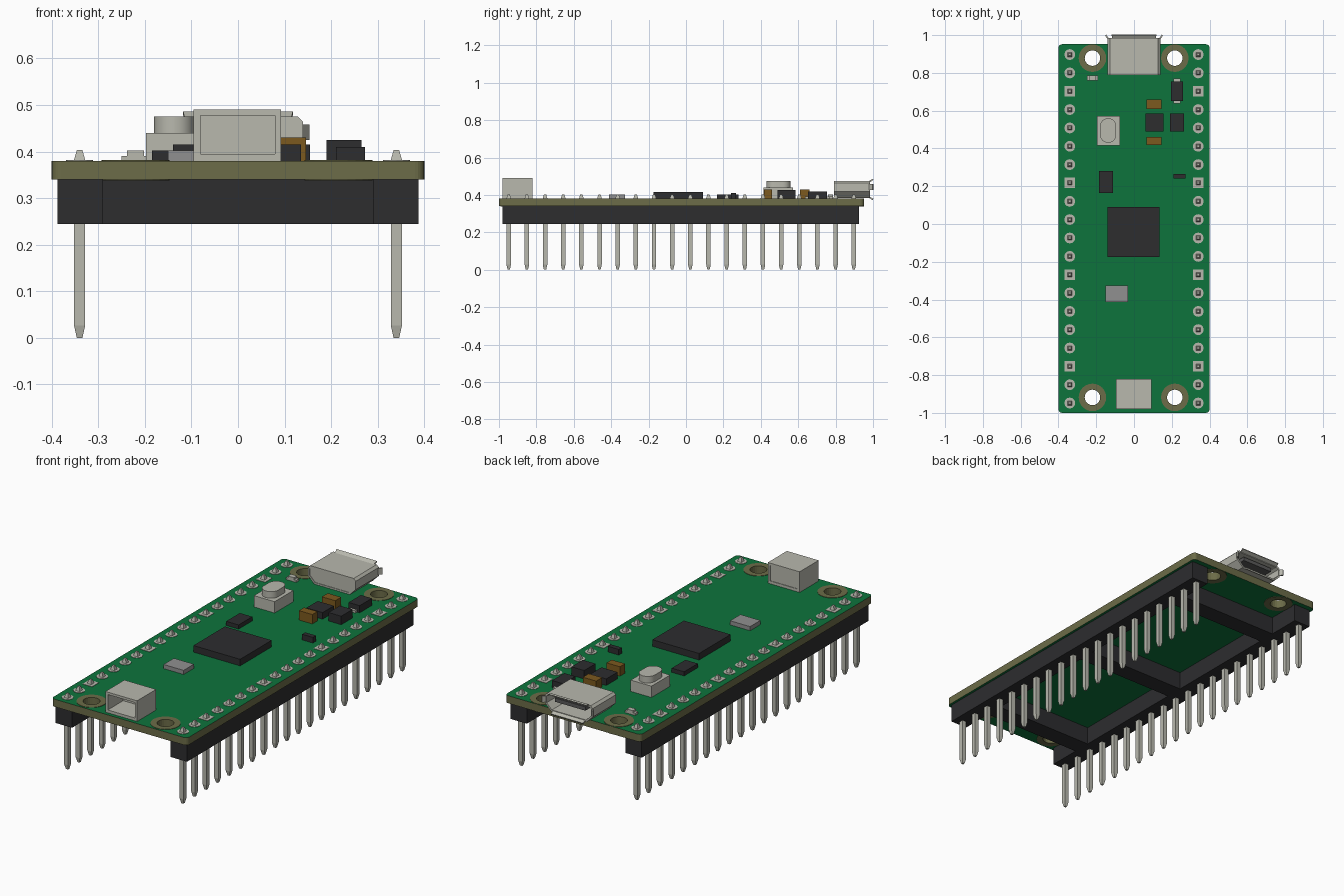
import bpy, bmesh, math
from mathutils import Vector

if "Cube" in bpy.data.objects:
    bpy.data.objects.remove(bpy.data.objects["Cube"])


def material(name, r, g, b):
    m = bpy.data.materials.new(name)
    m.diffuse_color = (r, g, b, 1)
    m.use_nodes = True
    m.node_tree.nodes["Principled BSDF"].inputs["Base Color"].default_value = m.diffuse_color
    return m


GREEN = material("board green", 0.004, 0.175, 0.045)
OLIVE = material("bare board olive", 0.15, 0.15, 0.065)
BLACK = material("black plastic", 0.026, 0.026, 0.028)
SILVER = material("silver metal", 0.48, 0.48, 0.42)
GREY = material("grey metal", 0.28, 0.28, 0.28)
TAN = material("brown ceramic", 0.20, 0.10, 0.013)
DARK = material("dark grey", 0.10, 0.10, 0.10)

TOP, BOTTOM = 0.38, 0.34


def finish(name, bm, mat):
    bmesh.ops.recalc_face_normals(bm, faces=bm.faces[:])
    mesh = bpy.data.meshes.new(name)
    bm.to_mesh(mesh)
    bm.free()
    mesh.materials.clear()
    mesh.materials.append(mat)
    ob = bpy.data.objects.new(name, mesh)
    bpy.context.collection.objects.link(ob)
    return ob


def add_box(bm, x, y, z):
    r = bmesh.ops.create_cube(bm, size=1)
    for v in r["verts"]:
        v.co = Vector([(a + b) / 2 + c * (b - a) for (a, b), c in zip((x, y, z), v.co)])


def box(name, x, y, z, mat):
    bm = bmesh.new()
    add_box(bm, x, y, z)
    return finish(name, bm, mat)


def circle(cx, cy, r, n=24):
    return [(cx + r * math.cos(2 * math.pi * i / n), cy + r * math.sin(2 * math.pi * i / n)) for i in range(n)]


def rounded(x, y, r, n=5):
    pts = []
    for k, (sx, sy) in enumerate(((1, 1), (0, 1), (0, 0), (1, 0))):
        cx = x[sx] + (-r if sx else r)
        cy = y[sy] + (-r if sy else r)
        for i in range(n + 1):
            a = math.pi / 2 * (k + i / n)
            pts.append((cx + r * math.cos(a), cy + r * math.sin(a)))
    return pts


def extrude(name, loops, lo, hi, mat, along_y=False):
    """Extrude an outline with holes between lo and hi."""
    cu = bpy.data.curves.new(name, "CURVE")
    cu.dimensions, cu.fill_mode, cu.extrude = "2D", "BOTH", (hi - lo) / 2
    for loop in loops:
        sp = cu.splines.new("POLY")
        sp.points.add(len(loop) - 1)
        for p, (u, v) in zip(sp.points, loop):
            p.co = (u, v, 0, 1)
        sp.use_cyclic_u = True
    tmp = bpy.data.objects.new(name + "_outline", cu)
    bpy.context.collection.objects.link(tmp)
    mesh = bpy.data.meshes.new_from_object(tmp)
    bm = bmesh.new()
    bm.from_mesh(mesh)
    bpy.data.objects.remove(tmp)
    bpy.data.meshes.remove(mesh)
    bmesh.ops.remove_doubles(bm, verts=bm.verts[:], dist=1e-5)
    for f in bm.faces:
        f.material_index = 0
        f.smooth = False
    for v in bm.verts:
        u, w, d = v.co
        d += (lo + hi) / 2
        v.co = (u, d, w) if along_y else (u, w, d)
    return finish(name, bm, mat)


# Circuit board: green faces, bare edges and mounting holes
holes = [(x, y) for x in (-0.22, 0.216) for y in (0.878, -0.918)]
board = extrude("circuit_board", [rounded((-0.4, 0.4), (-1.0, 0.952), 0.02)]
                + [circle(x, y, 0.041) for x, y in holes], BOTTOM, TOP, GREEN)
board.data.materials.append(OLIVE)
for p in board.data.polygons:
    p.material_index = 0 if abs(p.normal.z) > 0.5 else 1
for i, (x, y) in enumerate(holes):
    for side, z in (("top", TOP), ("bottom", BOTTOM)):
        extrude(f"hole_ring_{side}_{i}", [circle(x, y, 0.073), circle(x, y, 0.041)],
                z - 0.002, z + 0.002, OLIVE)

# Header housing: two strips joined by three crossbars
for side, s in (("left", -1), ("right", 1)):
    box(f"header_strip_{side}", sorted((s * 0.29, s * 0.387)), (-0.982, 0.925), (0.245, BOTTOM), BLACK)
for i, y in enumerate((-0.76, -0.03, 0.70)):
    box(f"header_crossbar_{i}", (-0.29, 0.29), (y - 0.048, y + 0.048), (0.245, BOTTOM), BLACK)

# Pins with tapered ends, and their solder pads
pins, pads = bmesh.new(), bmesh.new()
for sx in (-0.34, 0.34):
    for i in range(20):
        y = 0.897 - i * 0.0971
        rings = []
        for z, h in ((0, 0.006), (0.027, 0.012), (0.382, 0.012), (0.403, 0.006)):
            rings.append([pins.verts.new((sx + a * h, y + b * h, z))
                          for a, b in ((-1, -1), (1, -1), (1, 1), (-1, 1))])
        for lo, hi in zip(rings, rings[1:]):
            for k in range(4):
                pins.faces.new((lo[k], lo[k - 1], hi[k - 1], hi[k]))
        pins.faces.new(rings[0])
        pins.faces.new(rings[-1])
        if i % 5 == 2:
            add_box(pads, (sx - 0.028, sx + 0.028), (y - 0.028, y + 0.028), (TOP - 0.002, TOP + 0.002))
        else:
            r = bmesh.ops.create_cone(pads, cap_ends=True, segments=12, radius1=0.029, radius2=0.029, depth=0.004)
            bmesh.ops.translate(pads, verts=r["verts"], vec=(sx, y, TOP))
finish("header_pins", pins, SILVER)
finish("solder_pads", pads, SILVER)

# Surface parts: name, x range, y range, top height, colour
for name, x, y, h, mat in (
    ("main_chip", (-0.14, 0.135), (-0.175, 0.09), 0.415, BLACK),
    ("memory_chip", (-0.185, -0.112), (0.165, 0.28), 0.402, BLACK),
    ("crystal", (-0.15, -0.032), (-0.412, -0.325), 0.402, GREY),
    ("capacitor_back", (0.067, 0.146), (0.61, 0.66), 0.43, TAN),
    ("capacitor_front", (0.067, 0.146), (0.417, 0.46), 0.43, TAN),
    ("inductor", (0.06, 0.155), (0.49, 0.585), 0.415, BLACK),
    ("regulator", (0.19, 0.265), (0.49, 0.585), 0.425, BLACK),
    ("diode", (0.195, 0.26), (0.652, 0.755), 0.418, BLACK),
    ("diode_lead_back", (0.21, 0.245), (0.755, 0.77), 0.392, SILVER),
    ("diode_lead_front", (0.21, 0.245), (0.637, 0.652), 0.392, SILVER),
    ("small_chip", (0.21, 0.273), (0.24, 0.266), 0.41, BLACK),
    ("indicator_base", (-0.25, -0.19), (0.76, 0.786), 0.391, SILVER),
    ("indicator_lens", (-0.238, -0.202), (0.76, 0.786), 0.402, SILVER),
    ("button_base", (-0.197, -0.075), (0.415, 0.572), 0.44, SILVER),
):
    box(name, x, y, (TOP, h), mat)

# Push button cap with softened top
cap = extrude("button_cap", [rounded((-0.18, -0.094), (0.43, 0.56), 0.0425, 6)], 0.42, 0.475, SILVER)
bev = cap.modifiers.new("soft_edge", "BEVEL")
bev.width, bev.segments, bev.limit_method, bev.angle_limit = 0.018, 3, "ANGLE", math.radians(50)
bpy.context.view_layer.objects.active = cap
cap.select_set(True)
bpy.ops.object.shade_smooth_by_angle()
cap.select_set(False)

# Front socket: open toward the front
extrude("front_socket_shell", [[(-0.095, TOP), (0.092, TOP), (0.092, 0.49), (-0.095, 0.49)],
                               [(-0.081, 0.395), (0.079, 0.395), (0.079, 0.477), (-0.081, 0.477)]],
        -0.98, -0.82, SILVER, True)
box("front_socket_back", (-0.09, 0.088), (-0.85, -0.823), (0.385, 0.485), SILVER)

# Rear connector: hollow shell narrowing below, tongue and flared lips
def shell(t):
    return [(-0.105 + t / 2, 0.383 + t), (0.105 - t / 2, 0.383 + t), (0.14 - t, 0.418 + t / 2),
            (0.14 - t, 0.463 - t / 2), (0.128 - t, 0.475 - t), (-0.128 + t, 0.475 - t),
            (-0.14 + t, 0.463 - t / 2), (-0.14 + t, 0.418 + t / 2)]


extrude("rear_connector_shell", [shell(0), shell(0.009)], 0.79, 0.985, SILVER, True)
extrude("rear_connector_back", [shell(0.003)], 0.793, 0.86, SILVER, True)
box("rear_connector_tongue", (-0.09, 0.09), (0.85, 0.975), (0.435, 0.455), DARK)


def lip(name, a, b):
    bm = bmesh.new()
    bm.faces.new([bm.verts.new(p) for p in a + b[::-1]])
    ob = finish(name, bm, SILVER)
    sol = ob.modifiers.new("thickness", "SOLIDIFY")
    sol.thickness, sol.offset = 0.008, 0
    return ob


lip("lip_top", [(-0.115, 0.98, 0.471), (0.115, 0.98, 0.471)], [(-0.118, 1.0, 0.483), (0.118, 1.0, 0.483)])
lip("lip_bottom", [(-0.095, 0.98, 0.387), (0.095, 0.98, 0.387)], [(-0.095, 1.0, 0.376), (0.095, 1.0, 0.376)])
for side, s in (("left", -1), ("right", 1)):
    lip(f"lip_{side}", [(s * 0.136, 0.98, 0.425), (s * 0.136, 0.98, 0.458)],
        [(s * 0.15, 1.0, 0.425), (s * 0.15, 1.0, 0.458)])
